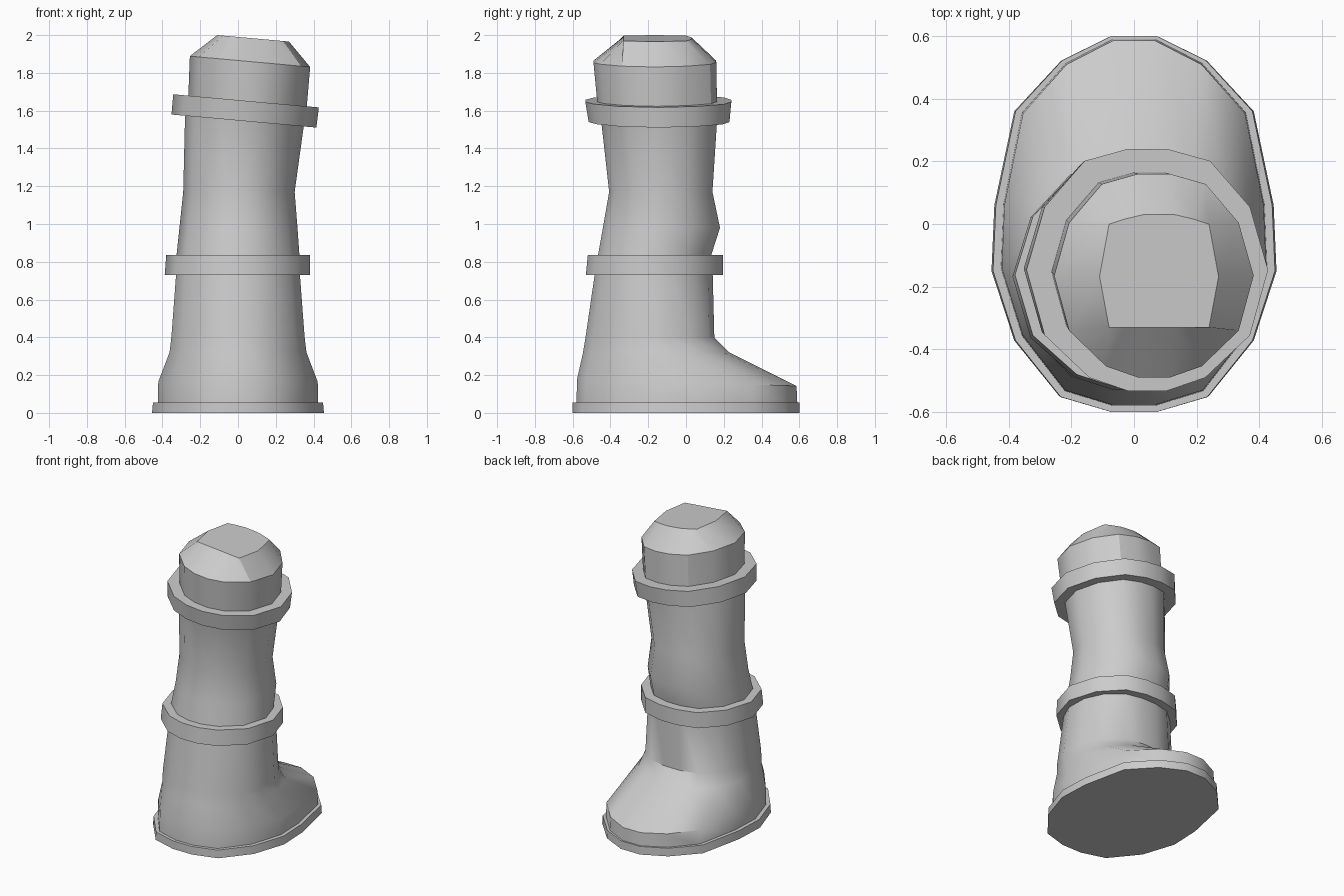
import bpy
import bmesh
import math

cube = bpy.data.objects.get("Cube")
if cube:
    bpy.data.objects.remove(cube, do_unlink=True)

GREY = (0.6, 0.6, 0.6, 1.0)
mat = bpy.data.materials.new("plain grey")
mat.use_nodes = True
mat.diffuse_color = GREY
mat.node_tree.nodes["Principled BSDF"].inputs["Base Color"].default_value = GREY

# Right halves of the cross-sections, from front of foot (+y) to heel (-y)
FOOT = [(.16, 1), (.51, .87), (.84, .6), (.98, .1),
        (1, -.25), (.84, -.62), (.52, -.92), (.16, -1)]
ROUND16 = [(.16, 1), (.5, .92), (.8, .64), (.97, .25),
           (.98, -.2), (.83, -.57), (.5, -.89), (.16, -1)]
ROUND = [(.16, 1), (.52, .9), (.85, .52), (1, 0),
         (.85, -.54), (.48, -.89), (.16, -1)]
CROWN = [(.26, 1), (.58, .92), (.84, .83), (1, -.1),
         (.84, -1), (.58, -1), (.26, -1)]


def ring(shape, z, x0, x1, y0, y1, tilt=0.0, pitch=0.0):
    """Closed mirrored ring fitted to the given extents; tilt and pitch slope it."""
    cx, cy, rx, ry = (x0 + x1) / 2, (y0 + y1) / 2, (x1 - x0) / 2, (y1 - y0) / 2
    full = shape + [(-x, y) for x, y in reversed(shape)]
    return [(cx + x * rx, cy + y * ry, z + x * rx * tilt + y * ry * pitch)
            for x, y in full]


def loft(name, rings, angle=36):
    """Skin a stack of rings and close both ends."""
    bm = bmesh.new()
    rows = [[bm.verts.new(p) for p in r] for r in rings]
    n = len(rows[0])
    for low, high in zip(rows, rows[1:]):
        for i in range(n):
            j = (i + 1) % n
            bm.faces.new((low[i], low[j], high[j], high[i]))
    bm.faces.new(rows[0])
    bm.faces.new(rows[-1])
    bmesh.ops.recalc_face_normals(bm, faces=bm.faces)
    mesh = bpy.data.meshes.new(name)
    bm.to_mesh(mesh)
    bm.free()
    mesh.materials.append(mat)
    obj = bpy.data.objects.new(name, mesh)
    bpy.context.collection.objects.link(obj)
    bpy.ops.object.select_all(action='DESELECT')
    obj.select_set(True)
    bpy.context.view_layer.objects.active = obj
    bpy.ops.object.shade_smooth_by_angle(angle=math.radians(angle))
    return obj


# Flat sole
loft("sole", [ring(FOOT, 0, -.455, .455, -.6, .6),
              ring(FOOT, .055, -.45, .45, -.6, .6)])

# Foot and lower shin
loft("foot_and_shin", [
    ring(FOOT, .04, -.425, .425, -.58, .59),
    ring(FOOT, .16, -.422, .422, -.577, .585, pitch=-.03),
    ring(ROUND16, .32, -.37, .37, -.545, .23),
    ring(ROUND16, .4, -.36, .36, -.532, .15),
    ring(ROUND16, .79, -.33, .33, -.475, .14)], 40)

# Knee and thigh, leaning to the left
loft("knee_and_thigh", [
    ring(ROUND, .78, -.33, .33, -.475, .13),
    ring(ROUND, .84, -.325, .325, -.465, .135),
    ring(ROUND, .98, -.31, .315, -.44, .18),
    ring(ROUND, 1.17, -.29, .3, -.407, .14),
    ring(ROUND, 1.56, -.28, .35, -.45, .165, tilt=-.09),
    ring(ROUND, 1.63, -.265, .36, -.468, .165, tilt=-.09)])

# Rounded top with a flat crown
loft("thigh_cap", [
    ring(ROUND, 1.6, -.265, .36, -.465, .165, tilt=-.09),
    ring(ROUND, 1.86, -.255, .382, -.49, .16, tilt=-.09),
    ring(CROWN, 1.983, -.11, .27, -.33, .03, tilt=-.09)], 32)

# Cuffs around knee and thigh
loft("knee_cuff", [
    ring(ROUND, .73, -.388, .382, -.53, .195),
    ring(ROUND, .835, -.38, .38, -.52, .195)])
loft("thigh_cuff", [
    ring(ROUND, 1.545, -.352, .415, -.515, .23, tilt=-.09),
    ring(ROUND, 1.652, -.343, .428, -.533, .24, tilt=-.09)])
